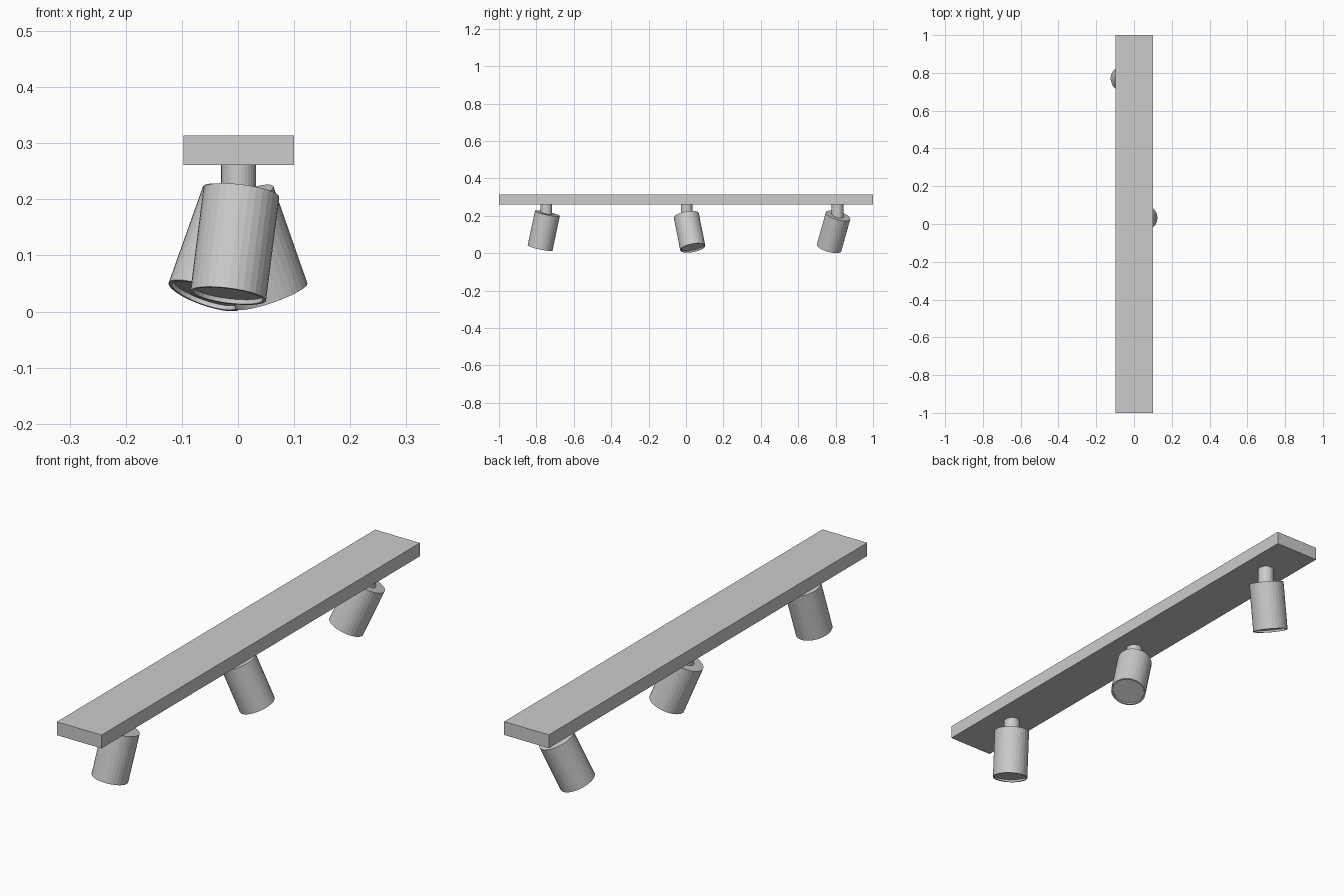
import bpy, bmesh
from mathutils import Vector

if "Cube" in bpy.data.objects:
    bpy.data.objects.remove(bpy.data.objects["Cube"])

SIDES = 32
HEAD_R, RIM, RECESS = 0.068, 0.006, 0.008
STEM_R = 0.031
CX = 0.0015


def finish(bm, name):
    bmesh.ops.recalc_face_normals(bm, faces=bm.faces)
    mesh = bpy.data.meshes.new(name)
    bm.to_mesh(mesh)
    bm.free()
    ob = bpy.data.objects.new(name, mesh)
    bpy.context.collection.objects.link(ob)
    return ob


def cylinder(name, top, bottom, radius, recessed=False):
    top, bottom = Vector(top), Vector(bottom)
    axis = top - bottom
    bm = bmesh.new()
    bmesh.ops.create_cone(bm, cap_ends=True, segments=SIDES, radius1=radius,
                          radius2=radius, depth=axis.length)
    if recessed:
        # thin rim around a sunken lens on the lower end
        bm.faces.ensure_lookup_table()
        lens = min(bm.faces, key=lambda f: f.calc_center_median().z)
        bmesh.ops.inset_region(bm, faces=[lens], thickness=RIM)
        ext = bmesh.ops.extrude_face_region(bm, geom=[lens])
        verts = [g for g in ext["geom"] if isinstance(g, bmesh.types.BMVert)]
        bmesh.ops.translate(bm, verts=verts, vec=(0, 0, RECESS))
        if lens.is_valid:
            bmesh.ops.delete(bm, geom=[lens], context='FACES_ONLY')
    ob = finish(bm, name)
    ob.rotation_mode = 'QUATERNION'
    ob.rotation_quaternion = Vector((0, 0, 1)).rotation_difference(axis)
    ob.location = (top + bottom) / 2
    return ob


# ceiling bar
bm = bmesh.new()
bmesh.ops.create_cube(bm, size=1)
bmesh.ops.scale(bm, verts=bm.verts, vec=(0.197, 2.0, 0.053))
bar = finish(bm, "ceiling_bar")
bar.location = (CX, 0, 0.2875)

# three spotlights: stem y, head top centre, head bottom centre
spots = [
    ("front", -0.747, (0.006, -0.741, 0.2125), (-0.0175, -0.780, 0.028)),
    ("middle", 0.003, (-0.001, 0.002, 0.201), (0.0595, 0.036, 0.028)),
    ("back", 0.81, (0.0015, 0.813, 0.200), (-0.0595, 0.765, 0.0285)),
]
for name, y, top, bottom in spots:
    cylinder(name + "_stem", (0.001, y, 0.262), (0.001, y, 0.18), STEM_R)
    cylinder(name + "_lamp_head", top, bottom, HEAD_R, recessed=True)
